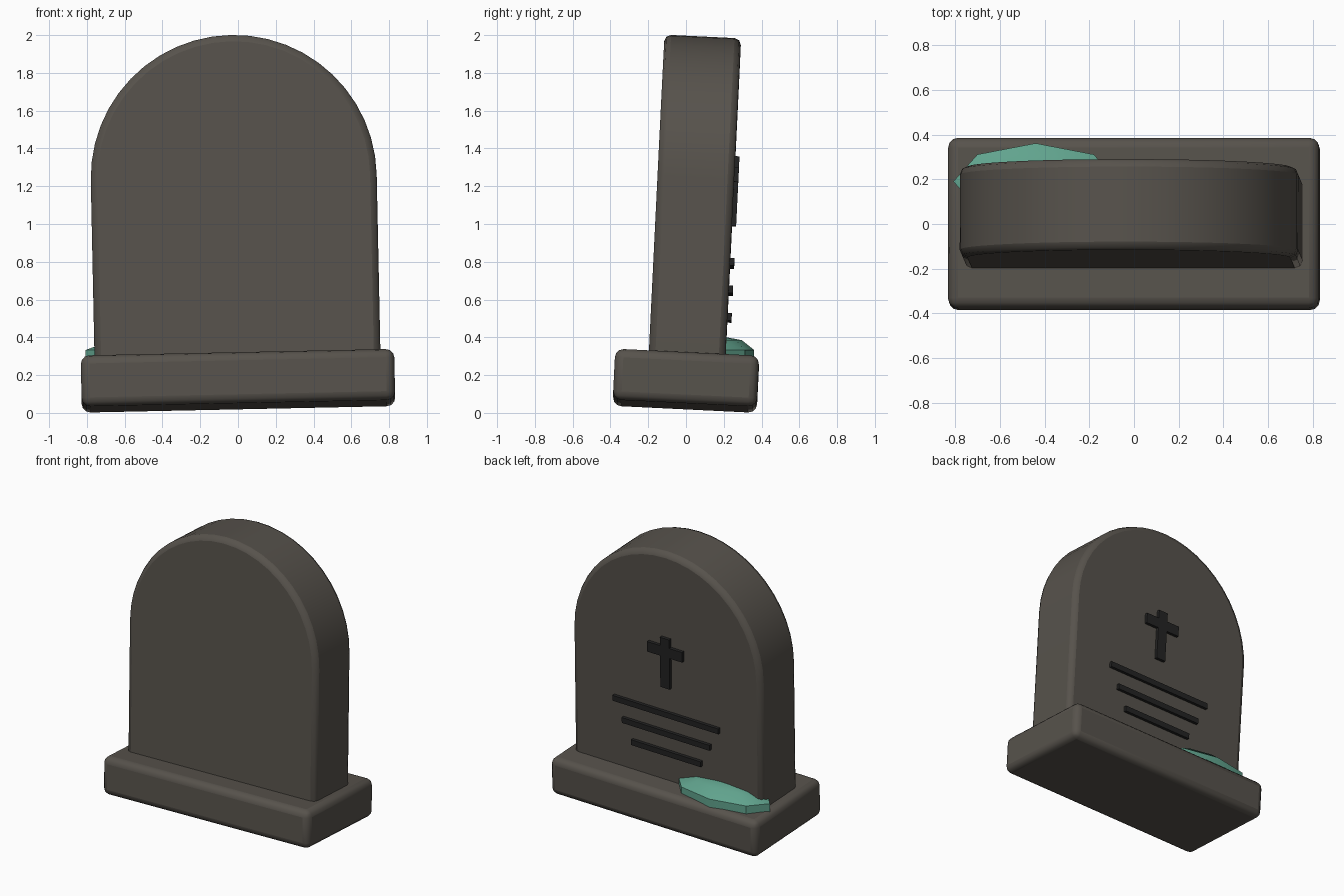
import bpy
import bmesh
from math import radians, cos, sin, pi
from mathutils import Matrix

cube = bpy.data.objects.get("Cube")
if cube:
    bpy.data.objects.remove(cube, do_unlink=True)


def material(name, rgb):
    mat = bpy.data.materials.new(name)
    mat.use_nodes = True
    color = (*rgb, 1)
    mat.diffuse_color = color
    bsdf = mat.node_tree.nodes["Principled BSDF"]
    bsdf.inputs["Base Color"].default_value = color
    bsdf.inputs["Roughness"].default_value = 0.9
    return mat


STONE = material("weathered stone", (0.095, 0.085, 0.072))
CARVING = material("dark carving", (0.017, 0.017, 0.017))
MOSS = material("teal moss", (0.12, 0.37, 0.27))

# The whole monument has sunk and leans slightly back and to one side
LEAN = (Matrix.Translation((0, 0, 0.17))
        @ Matrix.Rotation(radians(-1.2), 4, 'Y')
        @ Matrix.Rotation(radians(-2.8), 4, 'X'))


def finish(name, bm, mat, matrix=LEAN, bevel=0, segments=3, smooth=True):
    bmesh.ops.recalc_face_normals(bm, faces=bm.faces)
    mesh = bpy.data.meshes.new(name)
    bm.to_mesh(mesh)
    bm.free()
    mesh.materials.append(mat)
    obj = bpy.data.objects.new(name, mesh)
    bpy.context.collection.objects.link(obj)
    obj.matrix_world = matrix
    if bevel:
        mod = obj.modifiers.new("rounded edges", 'BEVEL')
        mod.width = bevel
        mod.segments = segments
        mod.limit_method = 'ANGLE'
        mod.angle_limit = radians(40)
    if smooth:
        bpy.ops.object.select_all(action='DESELECT')
        obj.select_set(True)
        bpy.context.view_layer.objects.active = obj
        bpy.ops.object.shade_smooth_by_angle(angle=radians(35))
    return obj


def box(name, size, center, mat, **options):
    bm = bmesh.new()
    bmesh.ops.create_cube(bm, size=1)
    bmesh.ops.scale(bm, vec=size, verts=bm.verts)
    bmesh.ops.translate(bm, vec=center, verts=bm.verts)
    return finish(name, bm, mat, **options)


# Plinth
box("plinth", (1.66, 0.763, 0.27), (0, 0, 0), STONE, bevel=0.045)

# Round-topped slab
radius, half_depth, spring, steps = 0.757, 0.203, 1.068, 24
profile = [(radius, 0)]
profile += [(radius * cos(pi * i / steps), spring + radius * sin(pi * i / steps))
            for i in range(steps + 1)]
profile.append((-radius, 0))
bm = bmesh.new()
face = bm.faces.new([bm.verts.new((x, -half_depth, z)) for x, z in profile])
extruded = bmesh.ops.extrude_face_region(bm, geom=[face])
bmesh.ops.translate(bm, vec=(0, 2 * half_depth, 0),
                    verts=[v for v in extruded["geom"] if isinstance(v, bmesh.types.BMVert)])
finish("slab", bm, STONE, bevel=0.035, segments=2)

# Raised cross and text bars on the back face
plate_y = half_depth + 0.002
box("cross_upright", (0.075, 0.04, 0.37), (0, plate_y, 1.015), CARVING, smooth=False)
box("cross_arm", (0.28, 0.04, 0.075), (0, plate_y, 1.1), CARVING, smooth=False)
for i in range(3):
    box(f"text_bar_{i + 1}", (0.85 - 0.145 * i, 0.04, 0.04),
        (0, plate_y, 0.632 - 0.144 * i), CARVING, smooth=False)

# Moss clump at the foot of the slab
bm = bmesh.new()
bmesh.ops.create_uvsphere(bm, u_segments=8, v_segments=5, radius=1)
bmesh.ops.scale(bm, vec=(0.387, 0.18, 0.105), verts=bm.verts)
finish("moss_clump", bm, MOSS, matrix=Matrix.Translation((-0.44, 0.19, 0.3)))
